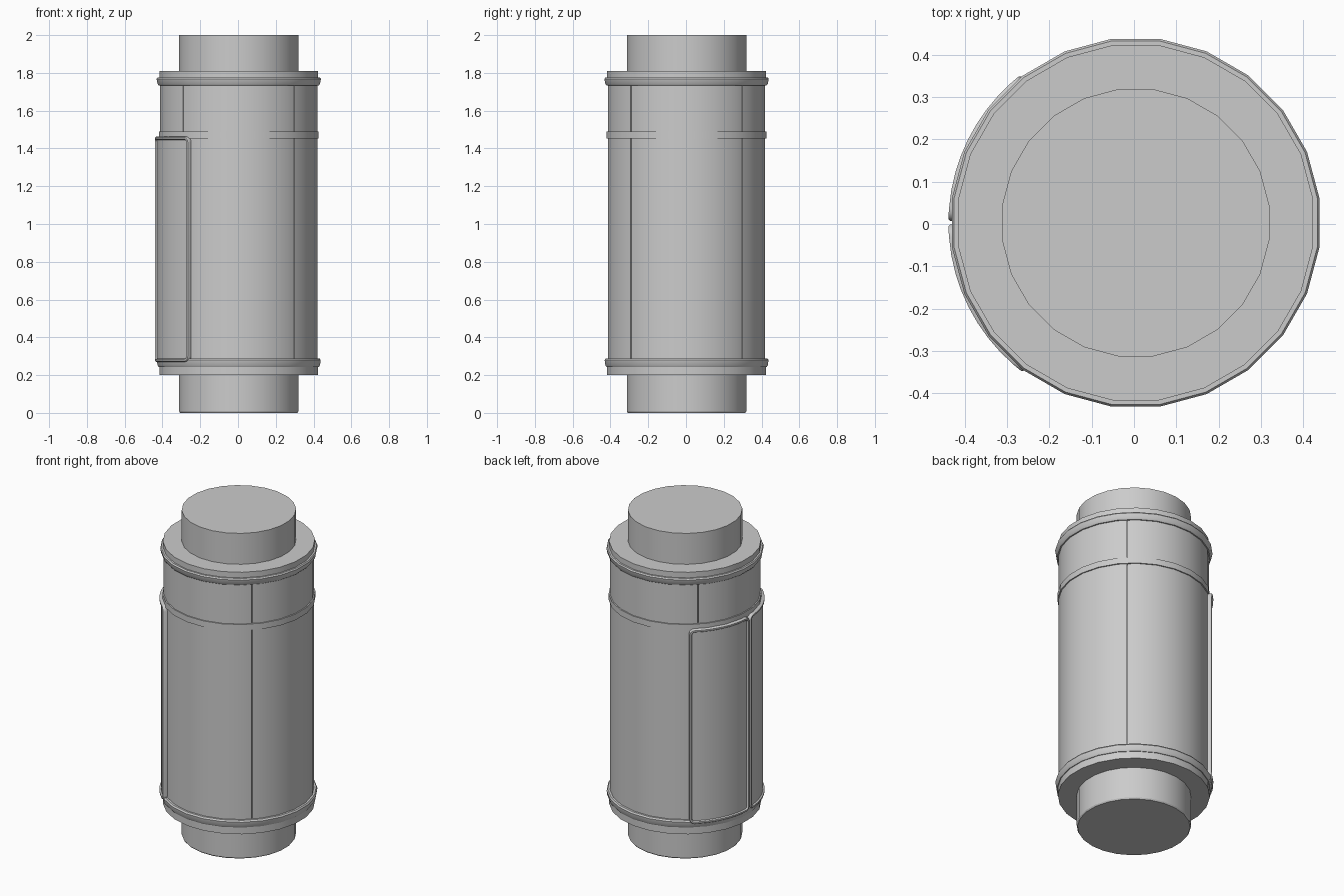
import bpy, bmesh, math

if "Cube" in bpy.data.objects:
    bpy.data.objects.remove(bpy.data.objects["Cube"])

CX, CY = 0.004, 0.003      # axis of the barrel
SIDES = 24
STEP = 2 * math.pi / SIDES


def finish(name, bm, angle=30):
    bmesh.ops.recalc_face_normals(bm, faces=bm.faces)
    me = bpy.data.meshes.new(name)
    bm.to_mesh(me)
    bm.free()
    ob = bpy.data.objects.new(name, me)
    ob.location = (CX, CY, 0)
    bpy.context.collection.objects.link(ob)
    bpy.ops.object.select_all(action='DESELECT')
    ob.select_set(True)
    bpy.context.view_layer.objects.active = ob
    bpy.ops.object.shade_smooth_by_angle(angle=math.radians(angle))
    return ob


def gon(r, a):
    """Radius of the 24-gon (apothem r, flats on the axes) at angle a."""
    return r / math.cos((a + STEP / 2) % STEP - STEP / 2)


def point(r, a, z):
    return (r * math.cos(a), r * math.sin(a), z)


def lathe(name, profile, capped=False, closed=False):
    bm = bmesh.new()
    angles = [STEP * (i + 0.5) for i in range(SIDES)]
    rings = [[bm.verts.new(point(gon(r, a), a, z)) for a in angles] for r, z in profile]
    pairs = list(zip(rings, rings[1:])) + ([(rings[-1], rings[0])] if closed else [])
    for lo, hi in pairs:
        for i in range(SIDES):
            j = (i + 1) % SIDES
            bm.faces.new((lo[i], lo[j], hi[j], hi[i]))
    if capped:
        bm.faces.new(rings[0])
        bm.faces.new(rings[-1])
    return finish(name, bm)


def shell(name, start, end, z0, z1, r, core):
    """Quarter skin panel with edges folded back to the core."""
    bm = bmesh.new()
    n0, n1 = math.ceil(start / STEP - 0.5), math.floor(end / STEP - 0.5)
    angles = [start] + [STEP * (k + 0.5) for k in range(n0, n1 + 1)] + [end]
    cols = [(gon(core, start), start)] + [(gon(r, a), a) for a in angles] + [(gon(core, end), end)]
    lo = [bm.verts.new(point(q, a, z0)) for q, a in cols]
    hi = [bm.verts.new(point(q, a, z1)) for q, a in cols]
    for i in range(len(cols) - 1):
        bm.faces.new((lo[i], lo[i + 1], hi[i + 1], hi[i]))
    return finish(name, bm)


# Core with necks and end flanges
lathe("core", [(0.311, 0), (0.316, 0.008), (0.316, 0.2), (0.42, 0.2), (0.42, 0.25),
               (0.406, 0.25), (0.406, 1.77), (0.42, 1.77), (0.42, 1.81),
               (0.316, 1.81), (0.316, 2.0)], capped=True)

# Raised rings at both ends and the band between
lathe("lower_ring", [(0.41, 0.243), (0.424, 0.243), (0.43, 0.252), (0.434, 0.28),
                     (0.428, 0.289), (0.41, 0.289)], closed=True)
lathe("upper_ring", [(0.41, 1.733), (0.423, 1.733), (0.43, 1.742), (0.435, 1.768),
                     (0.43, 1.776), (0.41, 1.776)], closed=True)
lathe("middle_band", [(0.40, 1.453), (0.423, 1.453), (0.423, 1.49), (0.40, 1.49)], closed=True)

# Quarter skin panels split by thin seams
GAP = 0.006
for k in range(4):
    a0 = math.pi / 4 + k * math.pi / 2
    shell("lower_skin_%d" % (k + 1), a0 + GAP, a0 + math.pi / 2 - GAP, 0.28, 1.46, 0.416, 0.406)
    shell("upper_skin_%d" % (k + 1), a0 + GAP, a0 + math.pi / 2 - GAP, 1.48, 1.74, 0.416, 0.406)


def outline(a0, a1, z0, z1, inset, corner):
    """Rounded rectangle wrapped round the barrel, as (angle, height)."""
    R = 0.44
    u0, u1 = a0 * R + inset + corner, a1 * R - inset - corner
    v0, v1 = z0 + inset + corner, z1 - inset - corner
    pts = []
    corners = [(u1, v0, -90), (u1, v1, 0), (u0, v1, 90), (u0, v0, 180)]
    for i, (u, v, d) in enumerate(corners):
        for s in range(5):
            t = math.radians(d + s * 22.5)
            pts.append(((u + corner * math.cos(t)) / R, v + corner * math.sin(t)))
        nxt = corners[(i + 1) % 4]
        if i % 2:                                    # follow the arc along top and bottom
            a_from, a_to = u / R, nxt[0] / R
            v_edge = pts[-1][1]
            for s in range(1, 8):
                pts.append((a_from + (a_to - a_from) * s / 8, v_edge))
    return pts


def door(name, a0, a1, z0, z1):
    # Rounded raised frame
    bm = bmesh.new()
    loops = []
    for inset, corner, r in ((0, 0.03, 0.412), (0, 0.03, 0.438), (0.004, 0.026, 0.443),
                             (0.013, 0.017, 0.443), (0.017, 0.013, 0.438), (0.017, 0.013, 0.422)):
        loops.append([bm.verts.new(point(r, a, z)) for a, z in outline(a0, a1, z0, z1, inset, corner)])
    for p, q in zip(loops, loops[1:]):
        for i in range(len(p)):
            j = (i + 1) % len(p)
            bm.faces.new((p[i], p[j], q[j], q[i]))
    finish(name + "_frame", bm, 50)
    # Curved leaf inside the frame
    bm = bmesh.new()
    m = 0.01
    cols = []
    for i in range(11):
        a = a0 + m / 0.44 + (a1 - a0 - 2 * m / 0.44) * i / 10
        cols.append([bm.verts.new(point(0.434, a, z)) for z in (z0 + m, z1 - m)])
    for p, q in zip(cols, cols[1:]):
        bm.faces.new((p[0], q[0], q[1], p[1]))
    finish(name + "_leaf", bm)


# Pair of doors on the left side
door("back_door", math.radians(128), math.radians(179.5), 0.27, 1.463)
door("front_door", math.radians(180.5), math.radians(233), 0.27, 1.463)
